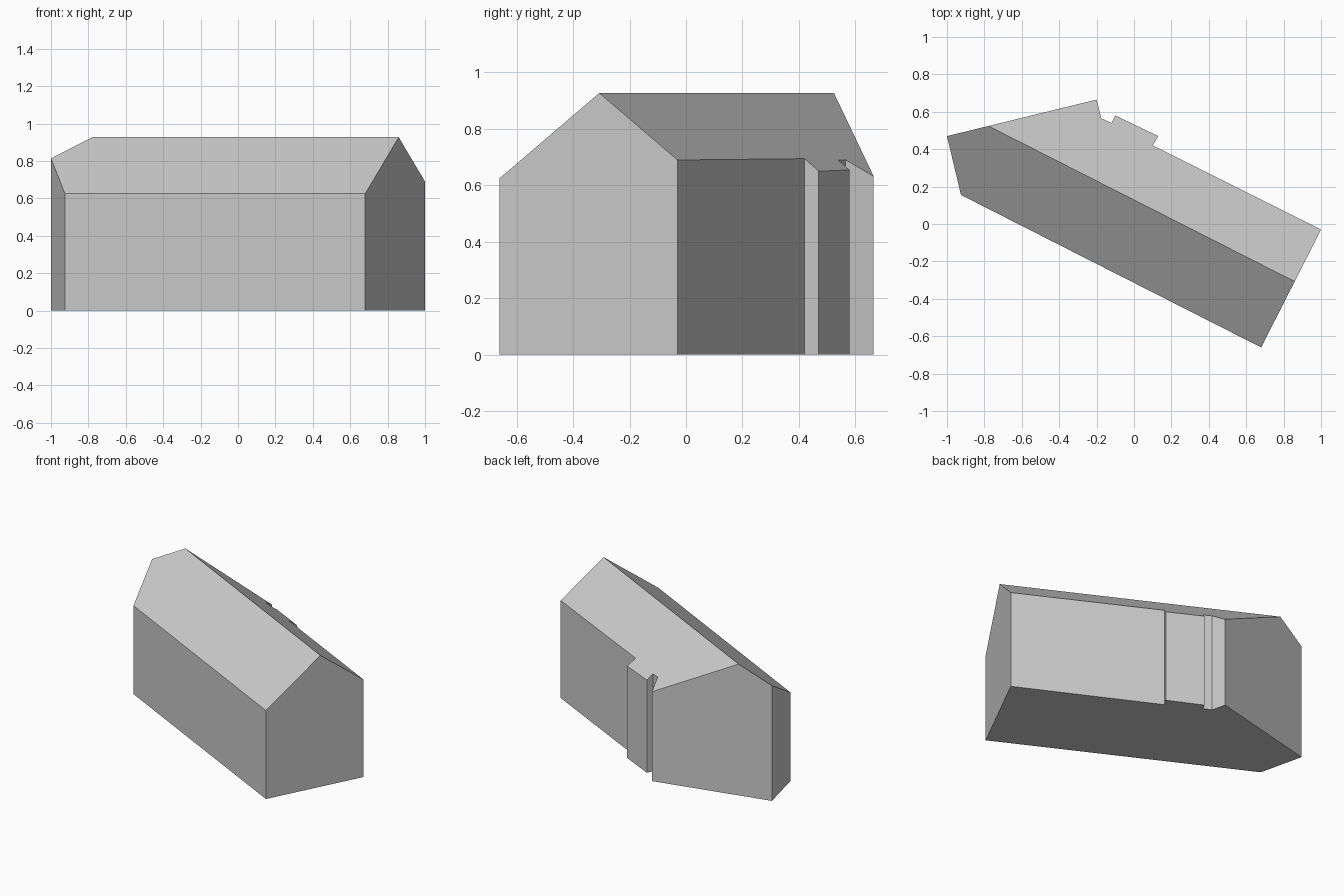
import bpy
import bmesh
from mathutils import Vector

default = bpy.data.objects.get("Cube")
if default:
    bpy.data.objects.remove(default, do_unlink=True)

RIDGE_HEIGHT = 0.927
PITCH = 0.763
ACROSS = Vector((0.4527, 0.8917))   # horizontal direction square to the ridge
RIDGE_OFFSET = 0.115


def offset(p):
    """Signed distance from the ridge in plan."""
    return p.dot(ACROSS) - RIDGE_OFFSET


def roof_height(p):
    return RIDGE_HEIGHT - PITCH * abs(offset(p))


def ridge_point(a, b):
    """Where the wall from a to b passes under the ridge."""
    return a.lerp(b, offset(a) / (offset(a) - offset(b)))


# Plan of the walls, counter-clockwise: front side, then stepped back side
front = [Vector(p) for p in ((-1, 0.47), (-0.925, 0.155), (0.68, -0.66))]
back = [Vector(p) for p in ((1, -0.03), (0.10, 0.42), (0.13, 0.47), (-0.10, 0.58),
                            (-0.12, 0.54), (-0.175, 0.565), (-0.20, 0.665))]
right_end = ridge_point(back[-1], front[0])
left_end = ridge_point(front[-1], back[0])
plan = [right_end] + front + [left_end] + back
left_index = len(front) + 1

# Walls, floor and the two roof slopes
bm = bmesh.new()
low = [bm.verts.new((p.x, p.y, 0)) for p in plan]
high = [bm.verts.new((p.x, p.y, roof_height(p))) for p in plan]
for i in range(len(plan)):
    j = (i + 1) % len(plan)
    bm.faces.new((low[i], low[j], high[j], high[i]))
bm.faces.new(low[::-1])
bm.faces.new(high[:left_index + 1])
bm.faces.new(high[left_index:] + high[:1])

# Merge the halves of each gable wall into one face
seams = [e for v in (low[0], low[left_index]) for e in v.link_edges
         if abs(e.verts[0].co.z - e.verts[1].co.z) > 0.1]
bmesh.ops.dissolve_edges(bm, edges=seams, use_verts=True)
bmesh.ops.recalc_face_normals(bm, faces=bm.faces[:])

mesh = bpy.data.meshes.new("gabled_building")
bm.to_mesh(mesh)
bm.free()
building = bpy.data.objects.new("gabled_building", mesh)
bpy.context.collection.objects.link(building)

# Plain grey finish
grey = bpy.data.materials.new("light_grey")
grey.use_nodes = True
colour = (0.6, 0.6, 0.6, 1)
grey.diffuse_color = colour
grey.node_tree.nodes["Principled BSDF"].inputs["Base Color"].default_value = colour
mesh.materials.append(grey)
